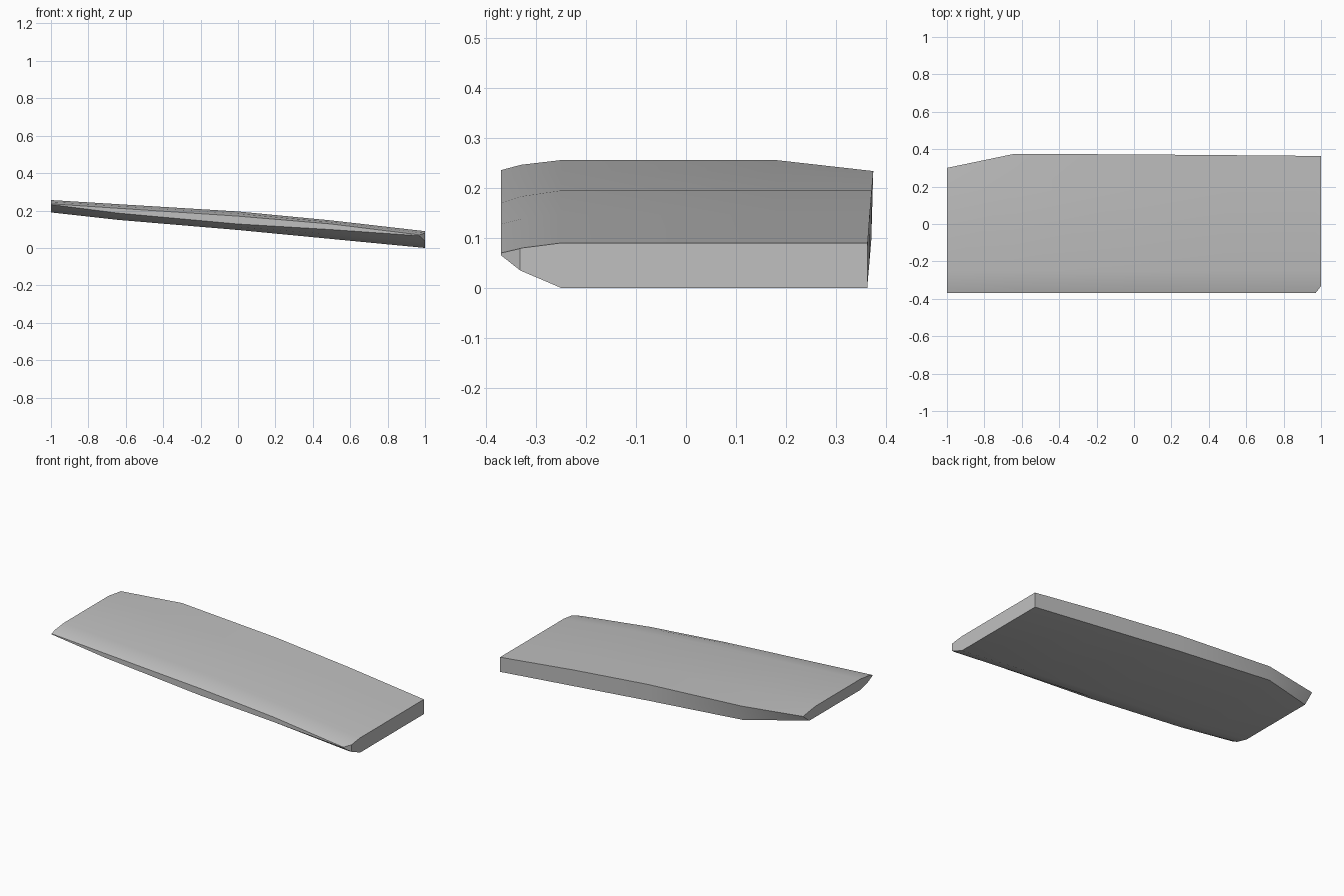
import bpy, bmesh, math

if "Cube" in bpy.data.objects:
    bpy.data.objects.remove(bpy.data.objects["Cube"])

grey = bpy.data.materials.new("plain grey")
grey.diffuse_color = (0.53, 0.53, 0.53, 1)
grey.use_nodes = True
grey.node_tree.nodes["Principled BSDF"].inputs["Base Color"].default_value = grey.diffuse_color

# Stations along the slab: x, bottom z, top z, nose low z, nose high z, nose y,
# back y at the bottom, back y at the top, back z at the bottom
stations = [
    (-1.00, 0.190, 0.256, 0.232, 0.236, -0.37, 0.24, 0.300, 0.190),
    (-0.64, 0.150, 0.234, 0.186, 0.212, -0.37, 0.372, 0.375, 0.150),
    (0.00, 0.096, 0.195, 0.128, 0.170, -0.37, 0.371, 0.372, 0.096),
    (0.50, 0.048, 0.147, 0.098, 0.128, -0.37, 0.367, 0.368, 0.048),
    (0.97, 0.003, 0.093, 0.065, 0.070, -0.37, 0.363, 0.364, 0.003),
    (1.00, 0.000, 0.090, 0.035, 0.079, -0.332, 0.363, 0.363, 0.000),
]


def section(x, bot, top, low, high, nose, back_b, back_t, back_z):
    """Closed cross-section: flat underside, bevelled nose, gently rounded top."""
    tip = 0.017 if x == -1 else 0.0
    mid = min(nose + 0.04, -0.328)
    blend_b = bot + (low - bot) * (0.95 if x == 1 else 0.5)
    return [
        (x, back_b, back_z),
        (x, -0.25, bot),
        (x, mid, blend_b),
        (x, nose, low),
        (x, nose, high),
        (x, mid, top - (top - high) * (0.9 if x == 1 else 0.47)),
        (x, -0.25, top),
        (x, 0.18, top),
        (x, back_t, top - tip),
    ]


# Slab lofted through the stations
bm = bmesh.new()
rings = [[bm.verts.new(p) for p in section(*s)] for s in stations]
count = len(rings[0])
for a, b in zip(rings, rings[1:]):
    for i in range(count):
        j = (i + 1) % count
        bm.faces.new((a[i], a[j], b[j], b[i]))
bm.faces.new(rings[0])
bm.faces.new(rings[-1])
bmesh.ops.recalc_face_normals(bm, faces=bm.faces[:])

mesh = bpy.data.meshes.new("tilted_slab")
bm.to_mesh(mesh)
bm.free()
mesh.materials.append(grey)
slab = bpy.data.objects.new("tilted_slab", mesh)
bpy.context.collection.objects.link(slab)

# Smooth over the gentle curves, crisp at the edges
bpy.context.view_layer.objects.active = slab
slab.select_set(True)
bpy.ops.object.shade_smooth_by_angle(angle=math.radians(30))
